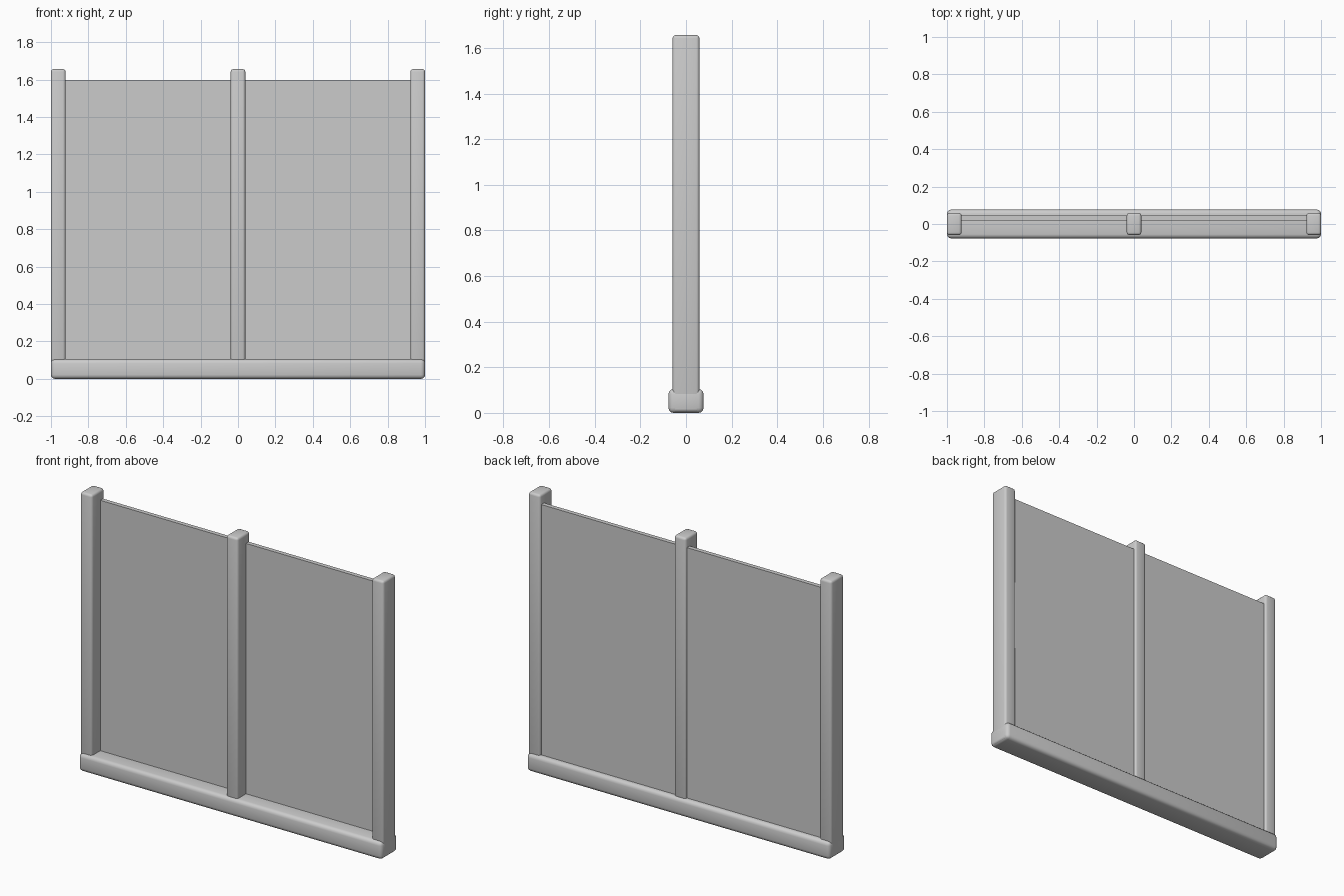
import bpy

if "Cube" in bpy.data.objects:
    bpy.data.objects.remove(bpy.data.objects["Cube"])


def box(name, lo, hi, bevel=0.0):
    """Axis-aligned box between two corners, with optional rounded edges."""
    bpy.ops.mesh.primitive_cube_add(size=1, location=[(a + b) / 2 for a, b in zip(lo, hi)])
    ob = bpy.context.object
    ob.name = name
    ob.scale = [b - a for a, b in zip(lo, hi)]
    bpy.ops.object.transform_apply(location=False, rotation=False, scale=True)
    if bevel:
        mod = ob.modifiers.new("rounded_edges", 'BEVEL')
        mod.width = bevel
        mod.segments = 3
        bpy.ops.object.modifier_apply(modifier=mod.name)
        bpy.ops.object.shade_smooth_by_angle(angle=0.6)
    return ob


# Bottom rail
box("bottom_rail", (-1, -0.077, 0), (1, 0.077, 0.105), 0.022)

# Three upright posts
for name, x in (("left_post", -0.961), ("middle_post", 0), ("right_post", 0.961)):
    box(name, (x - 0.039, -0.059, 0.004), (x + 0.039, 0.059, 1.656), 0.014)

# Thin panel set towards the back
box("back_panel", (-0.965, 0.02, 0.05), (0.965, 0.046, 1.597))
